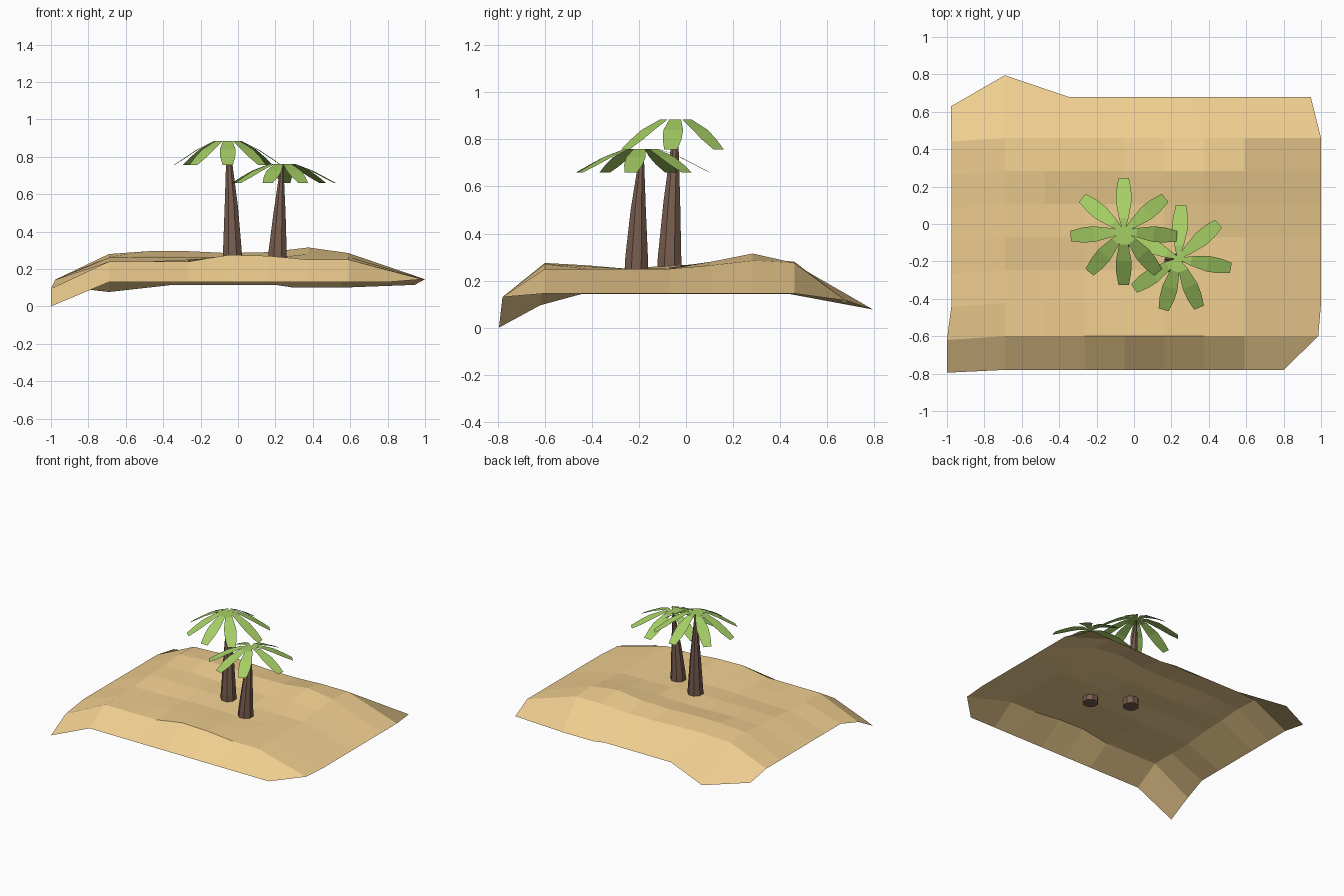
import bpy, bmesh, math

if "Cube" in bpy.data.objects:
    bpy.data.objects.remove(bpy.data.objects["Cube"])


def material(name, rgb):
    m = bpy.data.materials.new(name)
    m.diffuse_color = (*rgb, 1)
    m.use_nodes = True
    m.node_tree.nodes["Principled BSDF"].inputs["Base Color"].default_value = m.diffuse_color
    return m


def make_object(name, bm, mat):
    mesh = bpy.data.meshes.new(name)
    bm.to_mesh(mesh)
    bm.free()
    mesh.materials.append(mat)
    ob = bpy.data.objects.new(name, mesh)
    bpy.context.collection.objects.link(ob)
    return ob


def skin(bm, rows, closed=False):
    """Join rows of points with quads."""
    vr = [[bm.verts.new(p) for p in row] for row in rows]
    for a, b in zip(vr, vr[1:]):
        n = len(a)
        for i in range(n if closed else n - 1):
            j = (i + 1) % n
            bm.faces.new((a[i], a[j], b[j], b[i]))
    return vr


sand = material("sand", (0.87, 0.62, 0.28))
bark = material("bark", (0.19, 0.11, 0.08))
green = material("leaf_green", (0.38, 0.62, 0.13))

# Sand mound: open sheet with gentle dunes and a drooping rim
xs = [-.69 + .2133 * i for i in range(7)]
ys = [-.6 + .1767 * i for i in range(7)]
heights = [
    [.24, .24, .24, .275, .27, .25, .25],
    [.24, .24, .25, .265, .26, .25, .25],
    [.24, .24, .25, .25, .25, .25, .25],
    [.26, .265, .265, .265, .255, .25, .25],
    [.265, .27, .265, .26, .265, .28, .265],
    [.28, .295, .295, .285, .29, .315, .285],
    [.27, .28, .275, .265, .265, .275, .275]]
rows = [[(-1, -.795, 0)] + [(x, -.78, .13) for x in xs] + [(.8, -.78, .13)]]
for j, y in enumerate(ys):
    left = (-1, -.62, .095) if j == 0 else (-.977, y - .02, .143)
    row = [left] + [(x, y, h) for x, h in zip(xs, heights[j])]
    rows.append(row + [(.985 if j == 0 else 1, y, .145)])
back = [(-.978, .63, .11), (-.69, .795, .077)]
back += [(x, .68, z) for x, z in [(-.35, .115), (-.2, .115), (-.05, .115), (.2, .115),
                                  (.3, .1), (.55, .1), (.945, .115)]]
rows.append(back)
bm = bmesh.new()
skin(bm, rows)
make_object("sand_mound", bm, sand)


# Palms: leaning tapered trunk with a crown of flat folded fronds
FROND = [(0, 0, .005), (.07, 0, .025), (.16, -.045, .042), (.22, -.085, .04), (.285, -.128, .028)]


def palm(name, rings, crown, angles, droop):
    bm = bmesh.new()
    loops = []
    for z, cx, cy, r in rings:
        loops.append([(cx + r * math.cos(a), cy + r * math.sin(a), z)
                      for a in (math.tau * (i + .5) / 8 for i in range(8))])
    vr = skin(bm, loops, closed=True)
    bm.faces.new(vr[0][::-1])
    bm.faces.new(vr[-1])
    make_object(name + "_trunk", bm, bark)

    bm = bmesh.new()
    x, y, z = crown
    for deg in angles:
        c, s = math.cos(math.radians(deg)), math.sin(math.radians(deg))
        skin(bm, [[(x + c * r - s * w * k, y + s * r + c * w * k, z + d * droop)
                   for k in (1, -1)] for r, d, w in FROND])
    bmesh.ops.reverse_faces(bm, faces=[f for f in bm.faces if f.normal.z < 0])
    bm.normal_update()
    bmesh.ops.reverse_faces(bm, faces=[f for f in bm.faces if f.normal.z < 0])
    make_object(name + "_fronds", bm, green)


palm("tall_palm",
     [(.21, -.03, -.07, .057), (.30, -.03, -.07, .054), (.54, -.036, -.06, .038), (.88, -.053, -.042, .008)],
     (-.055, -.04, .885), [90, 141, 185, 230, 270, 310, 355, 39], 1)
palm("short_palm",
     [(.21, .211, -.212, .055), (.30, .212, -.21, .052), (.50, .222, -.203, .035), (.755, .235, -.187, .008)],
     (.237, -.185, .76), [87, 41, -10, -67, 254, 214, 155], .78)
